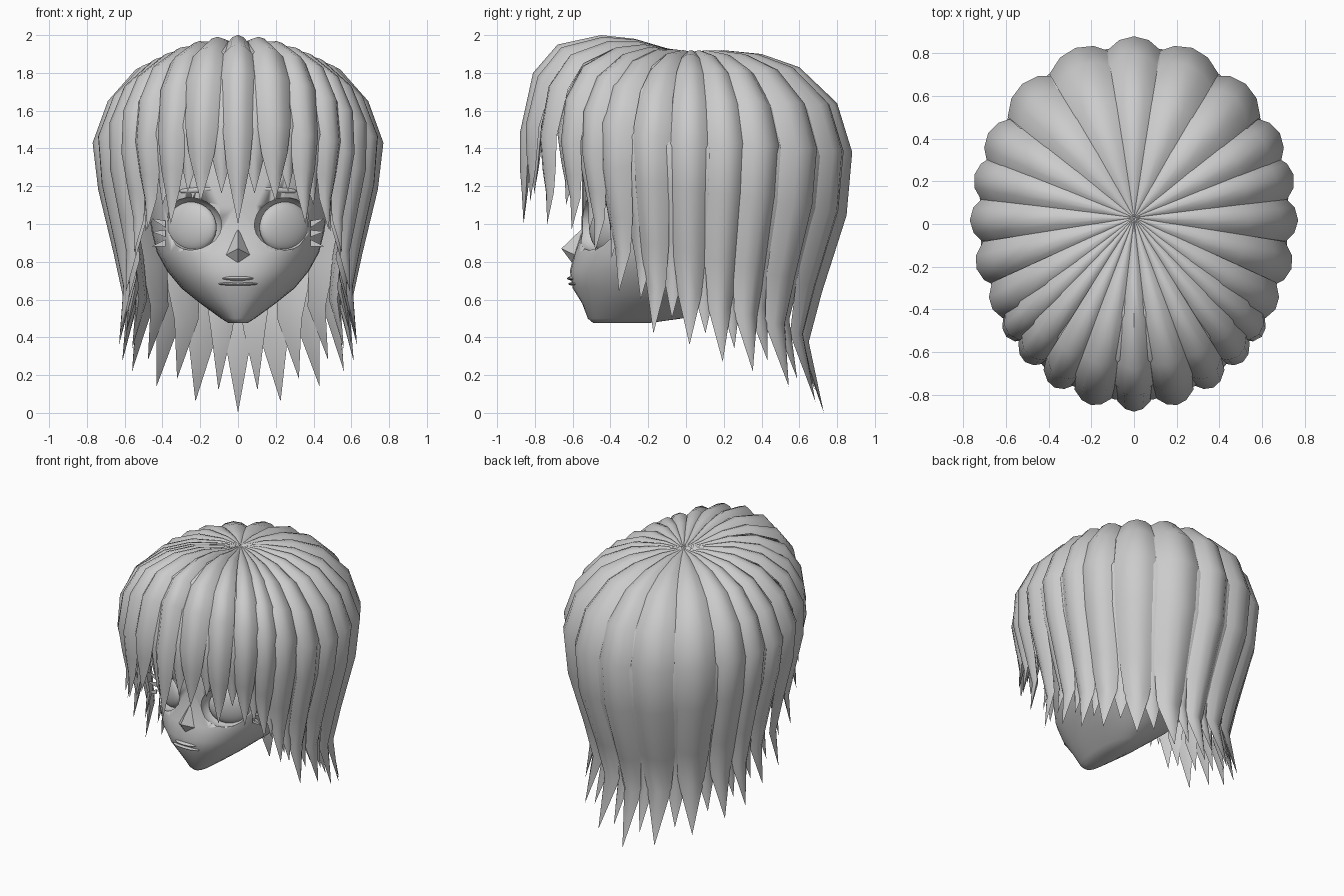
import bpy, bmesh, math
from mathutils import Vector

if "Cube" in bpy.data.objects:
    bpy.data.objects.remove(bpy.data.objects["Cube"])

grey = bpy.data.materials.new("plain grey")
grey.diffuse_color = (0.6, 0.6, 0.6, 1)
grey.use_nodes = True
grey.node_tree.nodes["Principled BSDF"].inputs["Base Color"].default_value = grey.diffuse_color


def finish(name, bm, angle=35):
    bmesh.ops.recalc_face_normals(bm, faces=bm.faces)
    me = bpy.data.meshes.new(name)
    bm.to_mesh(me)
    bm.free()
    ob = bpy.data.objects.new(name, me)
    bpy.context.collection.objects.link(ob)
    me.materials.append(grey)
    bpy.ops.object.select_all(action='DESELECT')
    ob.select_set(True)
    bpy.context.view_layer.objects.active = ob
    bpy.ops.object.shade_smooth_by_angle(angle=math.radians(angle))
    return ob


def ellipsoid(name, loc, scale, rot=(0, 0, 0), seg=24):
    bm = bmesh.new()
    bmesh.ops.create_uvsphere(bm, u_segments=seg, v_segments=seg // 2, radius=1)
    ob = finish(name, bm, 60)
    ob.location, ob.scale, ob.rotation_euler = loc, scale, rot
    return ob


# ---- hair: pointed locks fanned round the crown, (distance from crown, z) profiles
FRONT = [(.004, 1.91), (.13, 1.93), (.30, 1.98), (.48, 2.0), (.71, 1.95),
         (.84, 1.80), (.91, 1.48), (.91, 1.30), (.90, 1.18), (.89, 1.0)]
SIDE = [(.004, 1.91), (.15, 1.92), (.35, 1.90), (.54, 1.82), (.69, 1.65),
        (.77, 1.43), (.74, 1.18), (.66, .85), (.61, .62), (.63, .36)]
BACK = [(.004, 1.91), (.17, 1.92), (.37, 1.90), (.57, 1.83), (.77, 1.64),
        (.85, 1.38), (.82, 1.05), (.69, .65), (.62, .39), (.70, .02)]
TAPER_F = [1, 1, 1, 1, 1, 1, .8, .62, .38, 0]
TAPER_B = [1, 1, 1, 1, 1, 1, 1, .95, .7, 0]
CROWN_Y = .03


def add_lock(bm, theta, half, tip, shrink=1.0, drop=0.0):
    """theta is measured in degrees from the front (-y) towards +x"""
    c = math.cos(math.radians(theta))
    w = c * c
    end = FRONT if c > 0 else BACK
    spine = [Vector((a[0] + (b[0] - a[0]) * w, a[1] + (b[1] - a[1]) * w))
             for a, b in zip(SIDE, end)]
    # stretch the hanging part so that it ends at the wanted tip height
    z5, z9 = spine[5].y, spine[9].y
    for i in range(10):
        if i > 5:
            spine[i].y = z5 + (spine[i].y - z5) * (tip + drop - z5) / (z9 - z5)
        spine[i].x *= shrink
        spine[i].y -= drop
    fw = max(0, c) ** .7
    rings = []
    for i, p in enumerate(spine):
        t = spine[min(i + 1, 9)] - spine[max(i - 1, 0)]
        n = Vector((-t.y, t.x)).normalized()
        taper = TAPER_B[i] + (TAPER_F[i] - TAPER_B[i]) * fw
        depth = .06 * min(1, p.x / .75) * taper

        def pt(u, off):
            q = p + n * off
            a = math.radians(theta + u * half * taper)
            return bm.verts.new((q.x * math.sin(a), CROWN_Y - q.x * math.cos(a), q.y))
        if i == 9:
            rings.append([pt(0, 0)])
        else:
            rings.append([pt(u, -depth * u * u) for u in (-1, -.5, 0, .5, 1)]
                         + [pt(0, -depth * 1.5)])
    for a, b in zip(rings, rings[1:]):
        for k in range(6):
            m = (k + 1) % 6
            if len(b) == 1:
                bm.faces.new((a[k], a[m], b[0]))
            else:
                bm.faces.new((a[k], a[m], b[m], b[k]))


OUTER = [(0, 6.5, 1.0), (13, 7.5, 1.12), (25, 7, 1.0), (37, 7, .97), (47, 7, .85),
         (57, 8.5, .64), (72, 9, .42), (89, 9, .36), (105, 9, .27), (120, 10, .22),
         (140, 11.5, .14), (161, 11.5, .06), (180, 9.5, 0)]
INNER = [(6, 7, 1.16), (19, 7, 1.17), (31, 7, 1.1), (42, 7, .96), (52, 7, .82),
         (65, 9, .6), (80, 9, .5), (97, 9, .42), (112, 9, .34), (130, 11, .28),
         (150, 11, .18), (171, 9, .12)]


def hair(name, locks, shrink, drop):
    bm = bmesh.new()
    for th, half, tip in locks:
        add_lock(bm, th, half, tip, shrink, drop)
        if th not in (0, 180):
            add_lock(bm, -th, half, tip, shrink, drop)
    return finish(name, bm, 38)


hair("outer_hair", OUTER, 1.0, 0.0)
hair("inner_hair", INNER, .945, .03)

# ---- head: stacked rings (z, half width, front y, back y)
RINGS = [(.475, .05, -.49, -.2), (.50, .09, -.52, -.02), (.58, .20, -.55, .1),
         (.66, .30, -.60, .2), (.75, .375, -.615, .3), (.85, .43, -.59, .38),
         (.95, .455, -.555, .45), (1.1, .48, -.55, .5), (1.3, .52, -.55, .54),
         (1.5, .5, -.5, .52), (1.65, .4, -.4, .42), (1.76, .2, -.22, .22)]
N = 40
bm = bmesh.new()
loops = []
for z, w, f, b in RINGS:
    mid = min(-.05, (f + b) / 2) if z < .6 else -.05
    loop = []
    for k in range(N):
        a = 2 * math.pi * k / N
        s, c = math.sin(a), math.cos(a)
        e = 2 / 2.3
        x = w * math.copysign(abs(s) ** e, s)
        d = abs(c) ** e
        loop.append(bm.verts.new((x, mid + (f - mid) * d if c > 0 else mid + (b - mid) * d, z)))
    loops.append(loop)
for a, b in zip(loops, loops[1:]):
    for k in range(N):
        m = (k + 1) % N
        bm.faces.new((a[k], a[m], b[m], b[k]))
bm.faces.new(loops[0])
bm.faces.new(loops[-1])
head = finish("head", bm, 50)

# ---- eye sockets cut into the head, eyeballs, brows and lashes
for s, side in ((1, "left"), (-1, "right")):
    turn = (0, s * math.radians(-6), s * math.radians(30))
    cutter = ellipsoid("socket_cutter", (s * .245, -.49, 1.0), (.172, .12, .14), turn)
    cutter.hide_render = True
    mod = head.modifiers.new("socket", 'BOOLEAN')
    mod.operation, mod.solver, mod.object = 'DIFFERENCE', 'EXACT', cutter
    bpy.context.view_layer.objects.active = head
    bpy.ops.object.modifier_apply(modifier=mod.name)
    bpy.data.objects.remove(cutter)
    ellipsoid(side + "_eyeball", (s * .245, -.425, .985), (.15, .055, .132), turn)
    ellipsoid(side + "_eyebrow", (s * .22, -.5, 1.18), (.1, .02, .018),
              (0, s * math.radians(4), s * math.radians(20)), 12)
    # pointed lashes at the outer corner
    bm = bmesh.new()
    for z, dz in ((1.0, .03), (.95, .01), (.90, -.02)):
        base = [bm.verts.new((s * .385, -.385, z + h)) for h in (-.018, .018)]
        base.append(bm.verts.new((s * .40, -.35, z)))
        tip = bm.verts.new((s * .46, -.39, z + dz))
        bm.faces.new(base)
        for k in range(3):
            bm.faces.new((base[k], base[(k + 1) % 3], tip))
    finish(side + "_lashes", bm)

# ---- nose: small pointed wedge
bm = bmesh.new()
tip, top, low = (bm.verts.new(v) for v in ((0, -.66, .87), (0, -.535, .99), (0, -.60, .79)))
for s in (1, -1):
    wing = bm.verts.new((s * .075, -.575, .83))
    bm.faces.new((tip, top, wing))
    bm.faces.new((tip, wing, low))
finish("nose", bm, 40)

# ---- lips: two thin slivers with a gap between them
ellipsoid("upper_lip", (0, -.595, .712), (.085, .035, .012), seg=16)
ellipsoid("lower_lip", (0, -.59, .683), (.105, .033, .010), seg=16)
